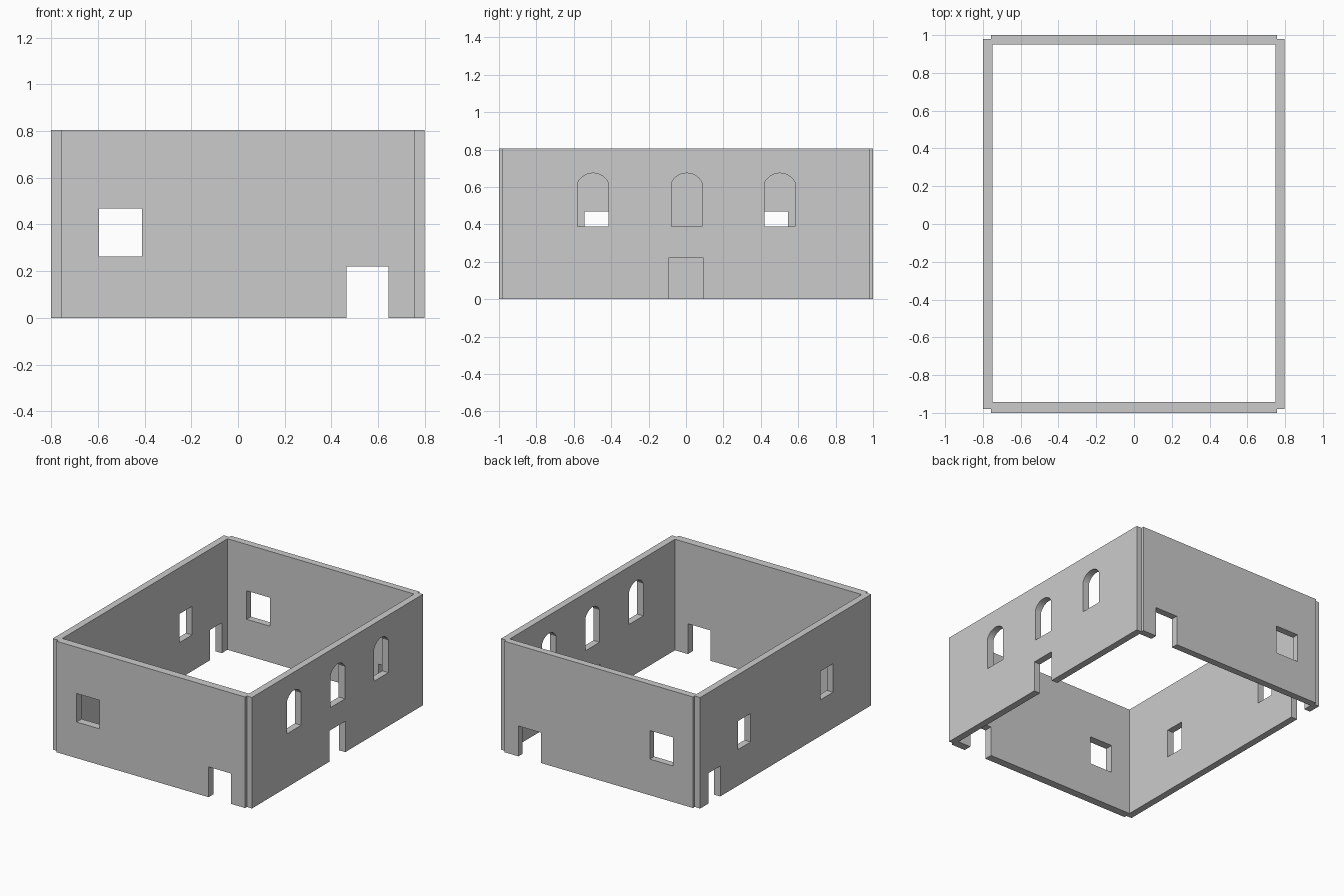
import bpy, bmesh, math
from mathutils import Vector

if "Cube" in bpy.data.objects:
    bpy.data.objects.remove(bpy.data.objects["Cube"])

H = 0.805


def rect(a, b, z0, z1):
    return [(a, z0), (b, z0), (b, z1), (a, z1)]


def arch(c, half=0.082, z0=0.388, spring=0.622, rise=0.052, n=12):
    # straight jambs with a segmental arched head
    r = (half ** 2 + rise ** 2) / (2 * rise)
    t = math.asin(half / r)
    zc = spring + rise - r
    head = [(c + r * math.sin(t - 2 * t * i / n), zc + r * math.cos(t - 2 * t * i / n))
            for i in range(n + 1)]
    return [(c - half, z0), (c + half, z0)] + head


def wall(name, a, b, door, windows, to_world, depth):
    """Profile in (along, z) with a door notch and window holes, extruded by depth."""
    d0, d1, dz = door
    outline = [(a, 0), (d0, 0), (d0, dz), (d1, dz), (d1, 0), (b, 0), (b, H), (a, H)]
    bm = bmesh.new()
    edges = []
    for loop in [outline] + windows:
        vs = [bm.verts.new(to_world(u, z)) for u, z in loop]
        edges += [bm.edges.new((vs[i], vs[i - 1])) for i in range(len(vs))]
    normal = Vector(depth).normalized()
    bmesh.ops.triangle_fill(bm, edges=edges, use_beauty=True, normal=normal)
    ext = bmesh.ops.extrude_face_region(bm, geom=bm.faces[:], use_keep_orig=True)
    moved = [g for g in ext["geom"] if isinstance(g, bmesh.types.BMVert)]
    bmesh.ops.translate(bm, verts=moved, vec=Vector(depth))
    bmesh.ops.recalc_face_normals(bm, faces=bm.faces[:])
    me = bpy.data.meshes.new(name)
    bm.to_mesh(me)
    bm.free()
    ob = bpy.data.objects.new(name, me)
    bpy.context.collection.objects.link(ob)
    return ob


# Front and back walls share the same door and square window positions
for name, y, d in (("front_wall", -1.0, 0.058), ("back_wall", 1.0, -0.05)):
    wall(name, -0.756, 0.758, (0.464, 0.645, 0.22),
         [rect(-0.595, -0.41, 0.262, 0.469)],
         lambda u, z, y=y: (u, y, z), (0, d, 0))

# Right wall: central door and three arched windows
wall("right_wall", -0.98, 0.98, (-0.09, 0.09, 0.224),
     [arch(-0.497), arch(0.004), arch(0.502)],
     lambda u, z: (0.798, u, z), (-0.05, 0, 0))

# Left wall: door near the back and two narrow windows
wall("left_wall", -0.98, 0.98, (0.75, 0.885, 0.22),
     [rect(-0.543, -0.4, 0.262, 0.469), rect(0.402, 0.545, 0.262, 0.469)],
     lambda u, z: (-0.8, u, z), (0.05, 0, 0))
